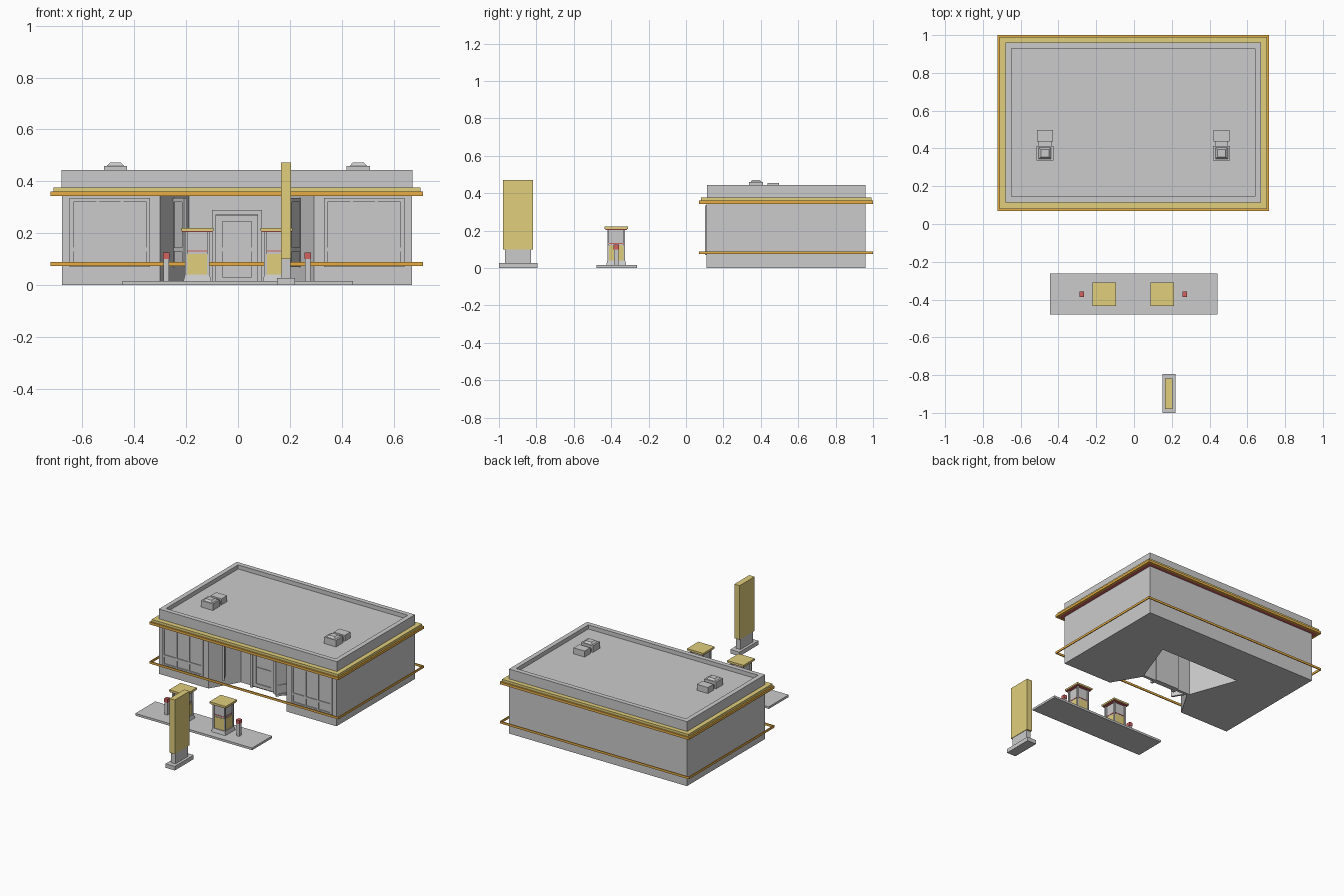
import bpy, bmesh, math
from mathutils import Matrix, Vector

if "Cube" in bpy.data.objects:
    bpy.data.objects.remove(bpy.data.objects["Cube"])


def material(name, rgb):
    m = bpy.data.materials.new(name)
    m.diffuse_color = (*rgb, 1)
    m.use_nodes = True
    m.node_tree.nodes["Principled BSDF"].inputs["Base Color"].default_value = m.diffuse_color
    return m


YELLOW = material("yellow", (0.75, 0.62, 0.2))
ORANGE = material("orange", (0.8, 0.42, 0.06))
RED = material("red", (0.65, 0.12, 0.12))


def finish(name, bm, mat=None):
    bmesh.ops.recalc_face_normals(bm, faces=bm.faces[:])
    me = bpy.data.meshes.new(name)
    bm.to_mesh(me)
    bm.free()
    ob = bpy.data.objects.new(name, me)
    bpy.context.collection.objects.link(ob)
    if mat:
        me.materials.append(mat)
    return ob


def box(name, x, y, z, mat=None, taper=1.0, matrix=None):
    """Box from (min, max) ranges; taper scales the top face."""
    bm = bmesh.new()
    bmesh.ops.create_cube(bm, size=1)
    for v in bm.verts:
        k = taper if v.co.z > 0 else 1
        v.co = Vector([(r[0] + r[1]) / 2 + c * (r[1] - r[0])
                       for r, c in zip((x, y, z), (v.co.x * k, v.co.y * k, v.co.z))])
    if matrix:
        bm.transform(matrix)
    return finish(name, bm, mat)


def prism(name, pts, z0, z1):
    bm = bmesh.new()
    f = bm.faces.new([bm.verts.new((px, py, z0)) for px, py in pts])
    ext = bmesh.ops.extrude_face_region(bm, geom=[f])["geom"]
    bmesh.ops.translate(bm, vec=(0, 0, z1 - z0),
                        verts=[g for g in ext if isinstance(g, bmesh.types.BMVert)])
    return finish(name, bm)


def ring(name, x, y, z, t, mat=None):
    """Rectangular band of wall thickness t."""
    bm = bmesh.new()
    loops = []
    for inset, h in ((0, z[0]), (0, z[1]), (t, z[1]), (t, z[0])):
        a, b, c, d = x[0] + inset, x[1] - inset, y[0] + inset, y[1] - inset
        loops.append([bm.verts.new((*p, h)) for p in ((a, c), (b, c), (b, d), (a, d))])
    for i in range(4):
        p, q = loops[i], loops[(i + 1) % 4]
        for j in range(4):
            k = (j + 1) % 4
            bm.faces.new((p[j], p[k], q[k], q[j]))
    return finish(name, bm, mat)


CX = -0.004  # the building's centre line


def glazing(name, origin, angle, w, z0, z1, cols, border, bar_z):
    """Framed window whose local -y is its outside face."""
    m = Matrix.Translation((*origin, 0)) @ Matrix.Rotation(angle, 4, 'Z')
    h = w / 2
    box(name + "_glass", (-h, h), (-0.002, 0.005), (z0, z1), matrix=m)
    pane = (w - border * 2) / cols
    for s in (-1, 1):
        box(name + "_jamb", sorted((s * h, s * (h - border))), (-0.008, 0.004), (z0, z1), matrix=m)
    for i in range(1, cols):
        c = -h + border + pane * i
        box(name + "_mullion", (c - 0.005, c + 0.005), (-0.006, 0.004), (z0, z1), matrix=m)
    inner = (-h + border, h - border)
    box(name + "_head", inner, (-0.008, 0.004), (z1 - border, z1), matrix=m)
    box(name + "_sill", inner, (-0.008, 0.004), (z0, z0 + border), matrix=m)
    box(name + "_push_bar", inner, (-0.007, 0.004), (bar_z, bar_z + 0.015), matrix=m)


# Shop walls with an angled entrance recess and a hollow lobby behind the door
half = [(0.675, 0.96), (0.675, 0.11), (0.297, 0.11), (0.185, 0.30)]
outline = [(CX + x, y) for x, y in half] + [(CX - x, y) for x, y in reversed(half)]
walls = prism("shop_walls", outline, 0, 0.35)
lobby = prism("lobby_cutter", [(CX - 0.19, 0.32), (CX + 0.19, 0.32),
                               (CX + 0.31, 0.65), (CX - 0.31, 0.65)], -0.1, 0.34)
lobby.hide_render = True
lobby.hide_viewport = True
cut = walls.modifiers.new("lobby", 'BOOLEAN')
cut.object = lobby
cut.operation = 'DIFFERENCE'
cut.solver = 'EXACT'

# Roof, parapet and trim bands
X = lambda w: (CX - w, CX + w)
box("roof", X(0.66), (0.12, 0.95), (0.345, 0.415))
ring("parapet", X(0.677), (0.113, 0.96), (0.345, 0.443), 0.032)
box("soffit", X(0.705), (0.08, 0.99), (0.344, 0.352), RED)
ring("upper_orange_band", X(0.718), (0.07, 1.0), (0.343, 0.36), 0.016, ORANGE)
ring("upper_yellow_band", X(0.708), (0.079, 0.991), (0.352, 0.376), 0.045, YELLOW)
# Lower rail is open across the gap to the wall
ring("lower_orange_rail", X(0.718), (0.07, 1.0), (0.074, 0.089), 0.006, ORANGE)

# Front windows, angled side windows and door
slope = math.atan2(0.19, 0.112)
for s in (-1, 1):
    glazing("front_window", (CX + s * 0.49, 0.11), 0, 0.31, 0.07, 0.335, 3, 0.014, 0.13)
    glazing("side_window", (CX + s * 0.241, 0.205), s * slope, 0.17, 0.07, 0.335, 2, 0.014, 0.13)
box("door_leaf", X(0.09), (0.292, 0.328), (0.0, 0.28))
glazing("door", (CX, 0.291), 0, 0.16, 0.008, 0.27, 1, 0.024, 0.13)
for s in (-1, 1):
    box("door_post", sorted((CX + s * 0.08, CX + s * 0.097)), (0.275, 0.30), (0, 0.29))
box("door_lintel", X(0.08), (0.275, 0.30), (0.272, 0.29))

# Rooftop air units
for s in (-1, 1):
    c = CX + s * 0.468
    box("air_unit_front", (c - 0.045, c + 0.045), (0.337, 0.412), (0.413, 0.46))
    box("air_unit_cap", (c - 0.033, c + 0.033), (0.345, 0.404), (0.46, 0.472), taper=0.65)
    box("air_unit_duct", (c - 0.034, c + 0.034), (0.41, 0.44), (0.413, 0.44))
    box("air_unit_back", (c - 0.042, c + 0.042), (0.436, 0.497), (0.413, 0.456))

# Pump island
box("island", (-0.445, 0.443), (-0.479, -0.263), (0, 0.015))
for s in (-1, 1):
    cx, cy = CX + s * 0.153, -0.373
    span = lambda c, r: (c - r, c + r)
    box("pump_base", span(cx, 0.054), span(cy, 0.054), (0.015, 0.04), taper=0.88)
    box("pump_core", span(cx, 0.039), span(cy, 0.039), (0.03, 0.205))
    box("pump_panel", span(cx, 0.0425), span(cy, 0.0425), (0.04, 0.12), YELLOW)
    box("pump_stripe", span(cx, 0.041), span(cy, 0.041), (0.129, 0.134), RED)
    for i in (-1, 1):
        for j in (-1, 1):
            box("pump_corner_post", span(cx + i * 0.043, 0.005), span(cy + j * 0.043, 0.005),
                (0.035, 0.207))
    box("pump_cap_trim", span(cx, 0.058), span(cy, 0.058), (0.204, 0.211), RED)
    box("pump_cap", span(cx, 0.062), span(cy, 0.062), (0.209, 0.221), YELLOW)
    bx = CX + s * 0.273
    box("bollard", span(bx, 0.0105), span(cy, 0.0125), (0.015, 0.102))
    box("bollard_top", span(bx, 0.0125), span(cy, 0.0145), (0.1, 0.125), RED)

# Roadside sign
box("sign_foot", (0.15, 0.22), (-1.0, -0.795), (0, 0.028))
box("sign_post", (0.168, 0.202), (-0.968, -0.83), (0.028, 0.11))
box("sign_board", (0.165, 0.205), (-0.979, -0.818), (0.1, 0.472), YELLOW)
